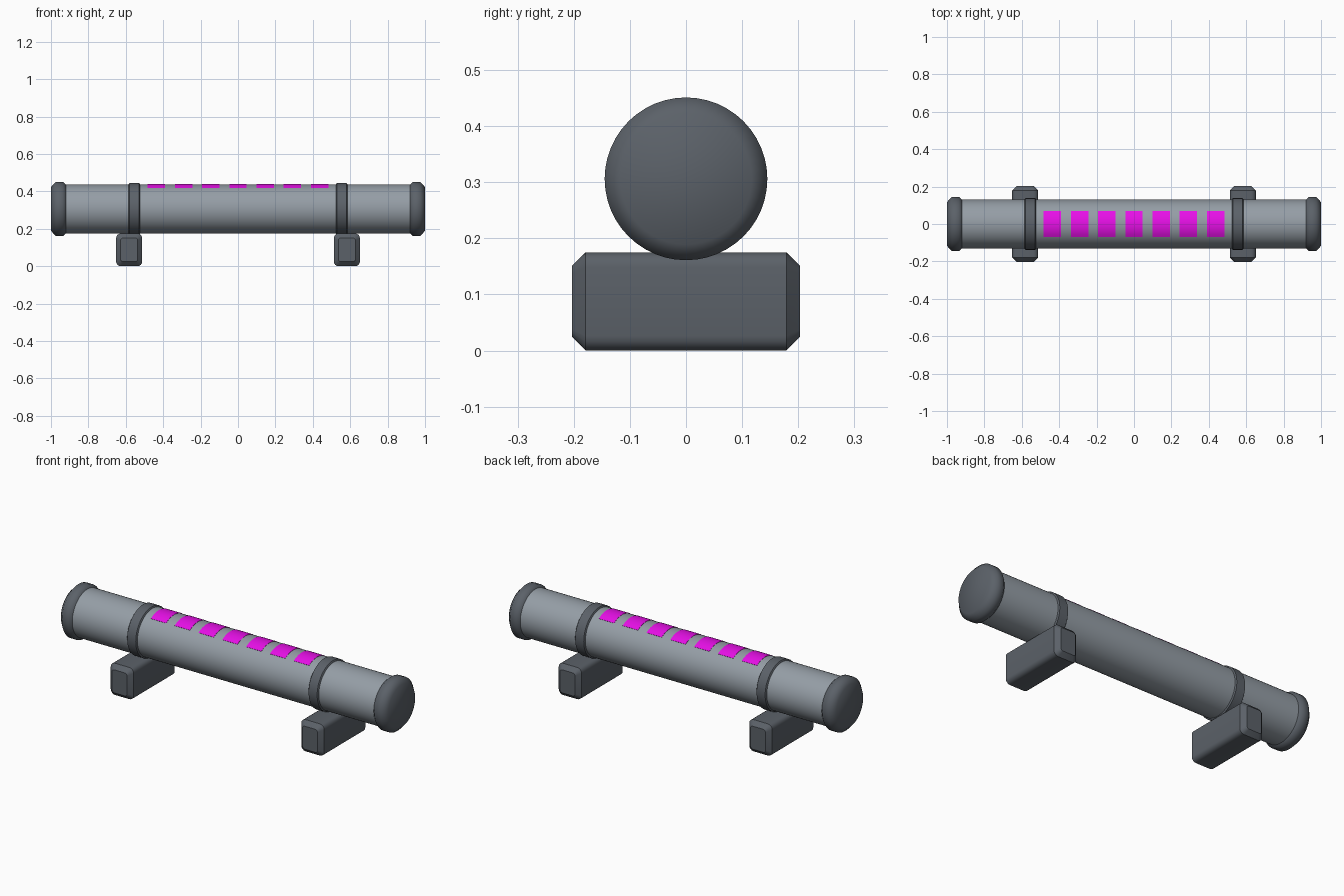
import bpy, bmesh
from math import radians, sin, cos, pi

old = bpy.data.objects.get("Cube")
if old:
    bpy.data.objects.remove(old)

AXIS_Z = 0.306
SIDES = 48


def material(name, rgb):
    m = bpy.data.materials.new(name)
    m.use_nodes = True
    m.diffuse_color = (*rgb, 1)
    m.node_tree.nodes["Principled BSDF"].inputs["Base Color"].default_value = (*rgb, 1)
    return m


steel = material("steel grey", (0.30, 0.34, 0.38))
dark = material("dark grey", (0.105, 0.12, 0.14))
magenta = material("magenta", (0.8, 0.005, 0.8))


def finish(name, bm, mat, angle=30):
    bmesh.ops.recalc_face_normals(bm, faces=bm.faces)
    me = bpy.data.meshes.new(name)
    bm.to_mesh(me)
    bm.free()
    ob = bpy.data.objects.new(name, me)
    bpy.context.collection.objects.link(ob)
    me.materials.append(mat)
    bpy.ops.object.select_all(action='DESELECT')
    ob.select_set(True)
    bpy.context.view_layer.objects.active = ob
    bpy.ops.object.shade_smooth_by_angle(angle=radians(angle))
    return ob


def loft(bm, rings):
    """Bridge a list of point rings and close both ends."""
    loops = [[bm.verts.new(p) for p in ring] for ring in rings]
    n = len(loops[0])
    for a, b in zip(loops, loops[1:]):
        for i in range(n):
            j = (i + 1) % n
            bm.faces.new((a[i], a[j], b[j], b[i]))
    bm.faces.new(loops[0])
    bm.faces.new(loops[-1])


def turned(name, profile, mat, angle=50):
    """Round part along x from (x, radius) pairs."""
    bm = bmesh.new()
    loft(bm, [[(x, r * cos(2 * pi * i / SIDES), AXIS_Z + r * sin(2 * pi * i / SIDES))
               for i in range(SIDES)] for x, r in profile])
    return finish(name, bm, mat, angle)


def rounded_rect(cx, y, cz, hw, hh, r, steps=4):
    points = []
    for k, (sx, sz) in enumerate(((1, 1), (-1, 1), (-1, -1), (1, -1))):
        for i in range(steps + 1):
            a = (k + i / steps) * pi / 2
            points.append((cx + sx * (hw - r) + r * cos(a), y,
                           cz + sz * (hh - r) + r * sin(a)))
    return points


# Main tube
turned("tube", [(-0.95, 0.131), (0.95, 0.131)], steel)

for side, s in (("left", 1), ("right", -1)):
    # Chamfered end cap
    turned(side + "_end_cap", [(s * 0.914, 0.125), (s * 0.936, 0.145),
                               (s * 0.974, 0.145), (s, 0.117)], dark)
    # Clamp band
    turned(side + "_band", [(s * 0.522, 0.13), (s * 0.528, 0.138),
                            (s * 0.58, 0.138), (s * 0.586, 0.13)], dark)
    # Foot bar with rounded long edges and chamfered ends
    bm = bmesh.new()
    loft(bm, [rounded_rect(s * 0.582, y, 0.0875, 0.07 - c, 0.0875 - c, 0.026 - c / 2)
              for y, c in ((-0.203, 0.024), (-0.179, 0), (0.179, 0), (0.203, 0.024))])
    finish(side + "_foot", bm, dark, 40)

# Curved light strips hugging the top of the tube
STEPS = 8
HALF_ANGLE = 0.562
for n in range(7):
    cx = (n - 3) * 0.1455
    bm = bmesh.new()
    arc = [HALF_ANGLE * (2 * i / STEPS - 1) for i in range(STEPS + 1)]
    section = [(0.1325, a) for a in arc] + [(0.128, a) for a in reversed(arc)]
    loft(bm, [[(cx + dx, r * sin(a), AXIS_Z + r * cos(a)) for r, a in section]
              for dx in (-0.0465, 0.0465)])
    finish("light_strip_%d" % (n + 1), bm, magenta)
